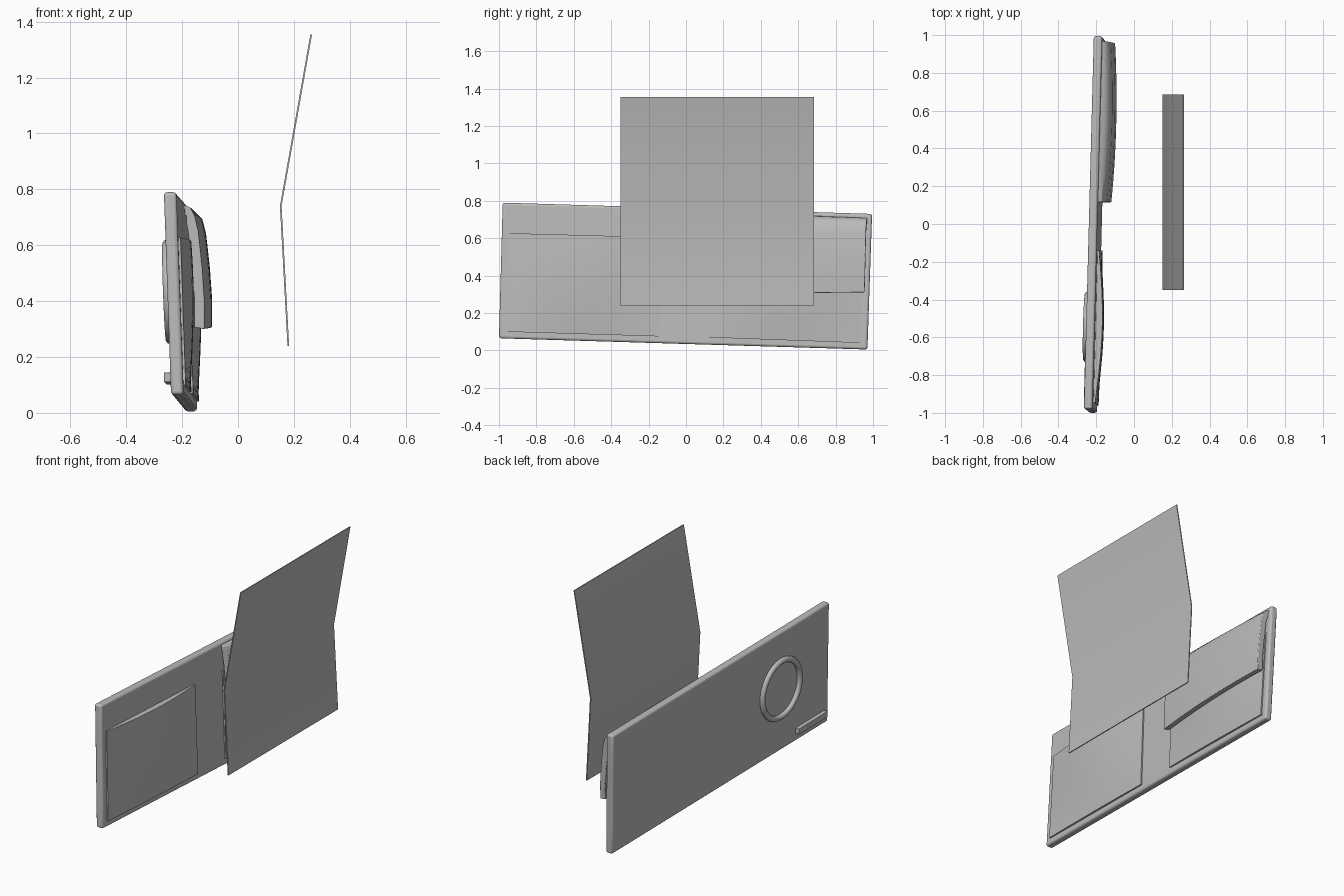
import bpy, bmesh, math
from mathutils import Vector

if "Cube" in bpy.data.objects:
    bpy.data.objects.remove(bpy.data.objects["Cube"], do_unlink=True)

grey = bpy.data.materials.new("plain grey")
grey.use_nodes = True
COL = (0.5, 0.5, 0.5, 1)
grey.diffuse_color = COL
grey.node_tree.nodes["Principled BSDF"].inputs["Base Color"].default_value = COL


def lerp(a, b, t):
    return a + (b - a) * t


def back_x(y, z):
    """Depth of the cover's outer face, a slightly twisted plane."""
    u = (y + 1) / 2
    v = (z - 0.065 + 0.06 * u) / 0.725
    return lerp(lerp(-0.24, -0.266, v), lerp(-0.19, -0.213, v), u)


def front_x(y, z):
    return back_x(y, z) + 0.045


def quad(corners, s, t):
    """Point (y, z) in a four-sided outline: bottom -y, bottom +y, top +y, top -y."""
    a, b, c, d = [Vector(p) for p in corners]
    return lerp(lerp(a, b, s), lerp(d, c, s), t)


def finish(name, bm, bevel=0.0, segments=3):
    bmesh.ops.recalc_face_normals(bm, faces=bm.faces)
    me = bpy.data.meshes.new(name)
    bm.to_mesh(me)
    bm.free()
    me.materials.append(grey)
    ob = bpy.data.objects.new(name, me)
    bpy.context.collection.objects.link(ob)
    if bevel:
        m = ob.modifiers.new("Rounded edges", 'BEVEL')
        m.width, m.segments, m.limit_method = bevel, segments, 'ANGLE'
        m.angle_limit = math.radians(40)
    bpy.ops.object.select_all(action='DESELECT')
    ob.select_set(True)
    bpy.context.view_layer.objects.active = ob
    bpy.ops.object.shade_smooth_by_angle(angle=math.radians(40))
    return ob


def slab(name, outer, inner, ns, nt, bevel=0.0):
    """Closed plate between two surfaces given as functions of (s, t)."""
    bm = bmesh.new()
    g = [[[bm.verts.new(f(i / ns, j / nt)) for j in range(nt + 1)]
          for i in range(ns + 1)] for f in (outer, inner)]
    for layer in g:
        for i in range(ns):
            for j in range(nt):
                bm.faces.new((layer[i][j], layer[i + 1][j],
                              layer[i + 1][j + 1], layer[i][j + 1]))
    ring = ([(i, 0) for i in range(ns)] + [(ns, j) for j in range(nt)] +
            [(i, nt) for i in range(ns, 0, -1)] + [(0, j) for j in range(nt, 0, -1)])
    for k, (i, j) in enumerate(ring):
        p, q = ring[(k + 1) % len(ring)]
        bm.faces.new((g[0][i][j], g[0][p][q], g[1][p][q], g[1][i][j]))
    return finish(name, bm, bevel)


# Cover: one long, thin, slightly twisted board
COVER = [(-1.0, 0.065), (0.97, 0.005), (0.995, 0.73), (-0.98, 0.79)]


def on_cover(fx):
    def f(s, t):
        y, z = quad(COVER, s, t)
        return (fx(y, z), y, z)
    return f


slab("cover", on_cover(front_x), on_cover(back_x), 10, 5, 0.012)


# Pockets: puffed panels on the inner side
def pocket(name, corners):
    def outer(s, t):
        y, z = quad(corners, s, t)
        puff = 0.008 + 0.03 * math.sin(math.pi * s) * math.sin(math.pi * (0.04 + 0.6 * t))
        return (front_x(y, z) + puff, y, z)

    def inner(s, t):
        y, z = quad(corners, s, t)
        return (front_x(y, z) - 0.01, y, z)
    slab(name, outer, inner, 16, 12)


pocket("front_pocket", [(-0.96, 0.10), (-0.14, 0.075), (-0.14, 0.605), (-0.945, 0.627)])
pocket("rear_pocket", [(0.115, 0.07), (0.935, 0.04), (0.955, 0.57), (0.115, 0.595)])

# Flap: folds out of the top edge and hangs over the rear pocket
OUTER = [(-0.195, 0.745), (-0.155, 0.735), (-0.125, 0.705), (-0.112, 0.65),
         (-0.098, 0.52), (-0.09, 0.40), (-0.09, 0.30)]
INNER = [(-0.195, 0.712), (-0.17, 0.705), (-0.155, 0.68), (-0.148, 0.64),
         (-0.136, 0.52), (-0.126, 0.40), (-0.126, 0.305)]


def flap_side(profile):
    def f(s, t):
        x, z = profile[round(t * (len(profile) - 1))]
        y = lerp(0.115, lerp(0.97, 0.955, t), s)
        bow = -0.05 * (s - 0.55) ** 2 - 0.015 * (1 - s) ** 2
        slope = lerp(-0.035, 0.01, t) * s
        return (x + bow * min(1, 3 * t), y, z + slope)
    return f


slab("flap", flap_side(OUTER), flap_side(INNER), 14, len(OUTER) - 1, 0.004)

# Loose sheet with one fold, standing apart from the cover
FOLD = [(0.180, 0.24), (0.153, 0.74), (0.262, 1.355)]


def sheet_side(offset):
    def f(s, t):
        x, z = FOLD[round(t * 2)]
        return (x + offset, lerp(-0.35, 0.685, s), z)
    return f


slab("folded_sheet", sheet_side(0.003), sheet_side(-0.003), 1, 2)

# Raised ring on the outer face
bm = bmesh.new()
N, M, R, r = 48, 10, 0.17, 0.017
rings = []
for i in range(N):
    a = math.tau * i / N
    row = []
    for j in range(M):
        b = math.tau * j / M
        rad = R + r * math.cos(b)
        y, z = -0.545 + rad * math.cos(a), 0.433 + rad * math.sin(a)
        row.append(bm.verts.new((back_x(y, z) - 0.006 + r * math.sin(b), y, z)))
    rings.append(row)
for i in range(N):
    for j in range(M):
        n, m = (i + 1) % N, (j + 1) % M
        bm.faces.new((rings[i][j], rings[n][j], rings[n][m], rings[i][m]))
finish("ring", bm)

# Small raised bar below the ring
BAR = [(-0.96, 0.11), (-0.70, 0.102), (-0.70, 0.137), (-0.96, 0.145)]


def bar_side(offset):
    def f(s, t):
        y, z = quad(BAR, s, t)
        return (back_x(y, z) + offset, y, z)
    return f


slab("bar", bar_side(-0.024), bar_side(0.005), 1, 1, 0.003)
